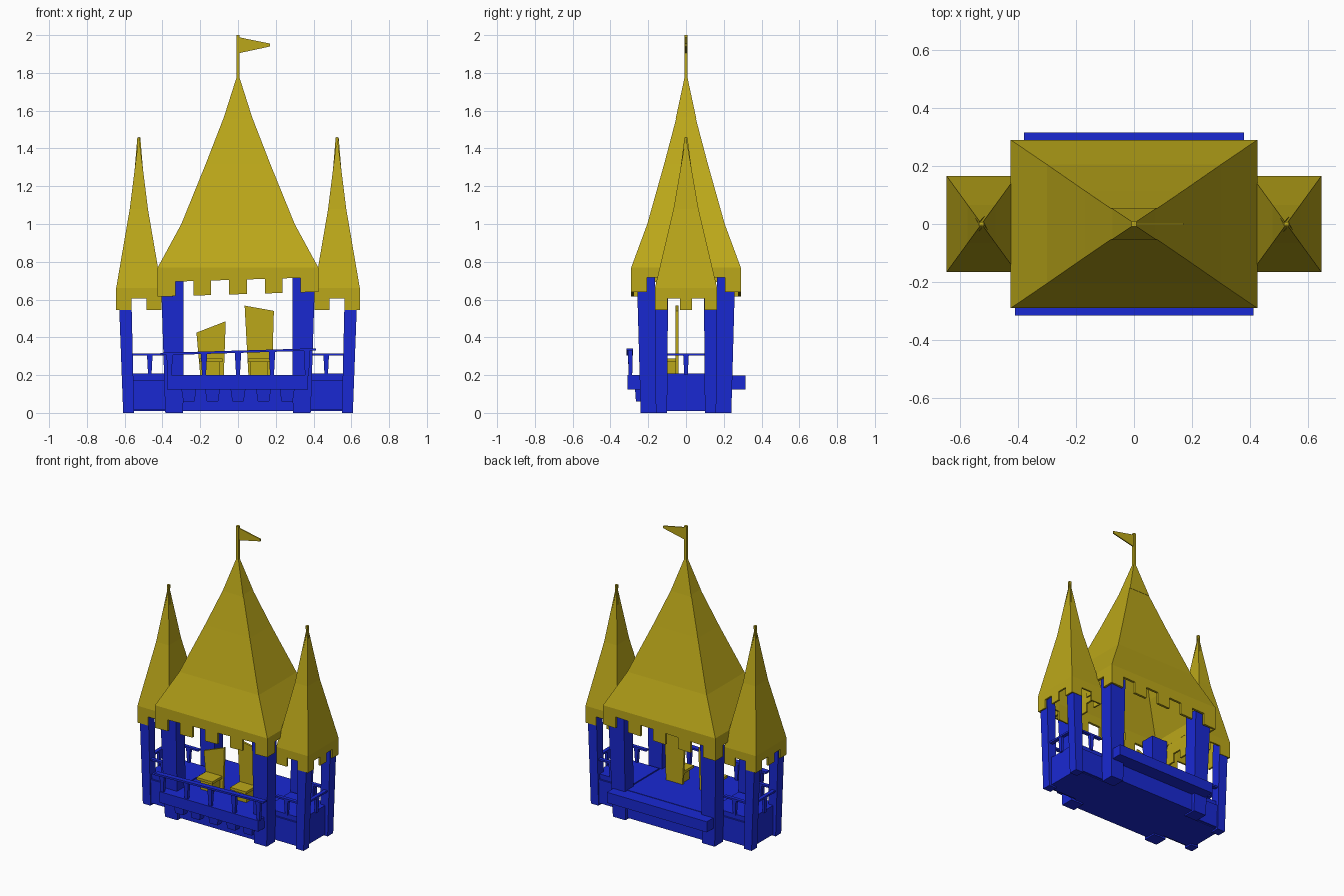
import bpy, bmesh
from mathutils import Vector

if "Cube" in bpy.data.objects:
    bpy.data.objects.remove(bpy.data.objects["Cube"])


def material(name, rgb):
    m = bpy.data.materials.new(name)
    m.diffuse_color = (*rgb, 1)
    m.use_nodes = True
    m.node_tree.nodes["Principled BSDF"].inputs["Base Color"].default_value = m.diffuse_color
    return m


BLUE = material("blue_paint", (0.01, 0.022, 0.65))
GOLD = material("gold_paint", (0.50, 0.39, 0.01))


def finish(name, bm, mat):
    bmesh.ops.recalc_face_normals(bm, faces=bm.faces)
    me = bpy.data.meshes.new(name)
    bm.to_mesh(me)
    bm.free()
    me.materials.append(mat)
    ob = bpy.data.objects.new(name, me)
    bpy.context.collection.objects.link(ob)
    return ob


def block(name, mat, x, y, z, top=None):
    """Box from ranges; top = optional (x, y) ranges for the upper end."""
    tx, ty = top or (x, y)
    bm = bmesh.new()
    bmesh.ops.create_cube(bm, size=1)
    for v in bm.verts:
        i, j, k = (int(c > 0) for c in v.co)
        v.co = ((tx if k else x)[i], (ty if k else y)[j], z[k])
    return finish(name, bm, mat)


def prism(name, mat, pts, y0, y1):
    """Extrude an xz outline along y."""
    bm = bmesh.new()
    f = bm.faces.new([bm.verts.new((x, y0, z)) for x, z in pts])
    r = bmesh.ops.extrude_face_region(bm, geom=[f])
    bmesh.ops.translate(bm, vec=(0, y1 - y0, 0),
                        verts=[g for g in r["geom"] if isinstance(g, bmesh.types.BMVert)])
    return finish(name, bm, mat)


def span(c, w):
    return (c - w / 2, c + w / 2)


def mir(s, a, b):
    return tuple(sorted((s * a, s * b)))


def roof(name, cx, rings, z_notch, z_tooth, nx, ny, slope, thick):
    """Hollow flared pyramid with a toothed skirt; rings = (half x, half y, z)."""
    bm = bmesh.new()

    def corners(r):
        hx, hy, z = r
        return [Vector((cx + a * hx, b * hy, z)) for a, b in ((-1, -1), (1, -1), (1, 1), (-1, 1))]

    def face(pts):
        bm.faces.new([bm.verts.new(p) for p in pts])

    for i in range(4):
        j = (i + 1) % 4
        a, b = corners(rings[0])[i], corners(rings[0])[j]
        n = nx if i % 2 == 0 else ny
        edge = [a.lerp(b, k / n) for k in range(n + 1)]
        at = lambda p, z: Vector((p.x, p.y, z + slope * p.x))
        # skirt band and hanging teeth
        for k in range(n):
            p, q = edge[k], edge[k + 1]
            face([at(p, z_notch), at(q, z_notch), q, p])
            if k % 2 == 0:
                face([at(p, z_tooth), at(q, z_tooth), at(q, z_notch), at(p, z_notch)])
        # sloping panels
        for lo, hi in zip(rings, rings[1:]):
            h = corners(hi)
            low = edge if lo is rings[0] else [corners(lo)[i], corners(lo)[j]]
            face(low + [h[j], h[i]])
    bmesh.ops.remove_doubles(bm, verts=bm.verts, dist=0.0005)
    ob = finish(name, bm, GOLD)
    mod = ob.modifiers.new("thickness", "SOLIDIFY")
    mod.thickness = thick
    mod.offset = -1
    return ob


# Roofs
roof("main_roof", 0, [(0.425, 0.29, 0.77), (0.30, 0.205, 1.0), (0.17, 0.115, 1.32), (0.073, 0.049, 1.57)],
     0.705, 0.628, 9, 7, 0.03, 0.016)
block("roof_cap", GOLD, (-0.078, 0.078), (-0.055, 0.055), (1.555, 1.775),
      ((-0.008, 0.008), (-0.008, 0.008)))
for s, side in ((-1, "left"), (1, "right")):
    roof(side + "_tower_roof", s * 0.525,
         [(0.12, 0.165, 0.66), (0.048, 0.066, 1.08), (0.0005, 0.0005, 1.46)],
         0.605, 0.545, 3, 5, 0, 0.012)

# Flag
block("flag_pole", GOLD, (-0.009, 0.009), (-0.009, 0.009), (1.75, 2.0))
prism("flag", GOLD, [(0.008, 1.905), (0.17, 1.94), (0.17, 1.955), (0.008, 1.988)], -0.004, 0.004)

# Main base and ledges
block("main_base", BLUE, (-0.36, 0.36), (-0.22, 0.22), (0.01, 0.2))
block("front_balcony", BLUE, (-0.375, 0.37), (-0.31, -0.2), (0.125, 0.2))
block("back_ledge", BLUE, (-0.378, 0.378), (0.2, 0.315), (0.125, 0.197))
for x in (-0.26, -0.135, 0, 0.135, 0.26):
    block("balcony_bracket", BLUE, span(x, 0.06), (-0.265, -0.2), (0.06, 0.13),
          (span(x, 0.08), (-0.27, -0.2)))

# Front balustrade
prism("balcony_rail", BLUE, [(-0.41, 0.305), (0.412, 0.33), (0.412, 0.342), (-0.41, 0.318)], -0.315, -0.28)
for x in (-0.362, -0.18, 0, 0.18, 0.365):
    block("balcony_baluster", BLUE, span(x, 0.02), (-0.303, -0.285), (0.195, 0.32 + 0.025 * x),
          (span(x, 0.034), (-0.308, -0.282)))

for s, side in ((-1, "left"), (1, "right")):
    # Main corner pillars
    for t, end in ((-1, "front"), (1, "back")):
        block(f"{side}_{end}_pillar", BLUE, mir(s, 0.29, 0.385), mir(t, 0.15, 0.24), (0, 0.72),
              (mir(s, 0.288, 0.408), mir(t, 0.165, 0.26)))
        # Tower outer posts
        block(f"{side}_{end}_tower_post", BLUE, mir(s, 0.55, 0.608), mir(t, 0.1, 0.16), (0, 0.64),
              (mir(s, 0.565, 0.632), mir(t, 0.095, 0.162)))
        # Tower front and back railings
        block(f"{side}_{end}_tower_rail", BLUE, mir(s, 0.39, 0.58), mir(t, 0.125, 0.15), (0.303, 0.315))
        block(f"{side}_{end}_tower_baluster", BLUE, span(s * 0.467, 0.018), mir(t, 0.13, 0.146),
              (0.2, 0.31), (span(s * 0.467, 0.03), mir(t, 0.126, 0.15)))
    # Tower base, lower panel and outer railing
    block(side + "_tower_base", BLUE, mir(s, 0.3, 0.59), (-0.14, 0.14), (0.01, 0.208))
    block(side + "_tower_panel", BLUE, mir(s, 0.35, 0.565), (-0.152, 0.152), (0.015, 0.175))
    block(side + "_tower_side_rail", BLUE, mir(s, 0.582, 0.607), (-0.11, 0.11), (0.303, 0.315))
    block(side + "_tower_side_baluster", BLUE, mir(s, 0.587, 0.602), span(0, 0.018),
          (0.2, 0.31), (mir(s, 0.583, 0.606), span(0, 0.03)))

# Two chairs with slanted backs
for x0, x1, zl, zr, label in ((-0.22, -0.065, 0.425, 0.485, "left"), (0.035, 0.19, 0.568, 0.54, "right")):
    c = (x0 + x1) / 2
    prism(label + "_chair_back", GOLD, [(x0 + 0.02, 0.2), (x1 - 0.01, 0.2), (x1, zr), (x0, zl)], -0.055, -0.04)
    block(label + "_chair_seat", GOLD, span(c, 0.12), (-0.16, -0.05), (0.27, 0.287))
    block(label + "_chair_base", GOLD, span(c, 0.09), (-0.135, -0.05), (0.2, 0.275))
